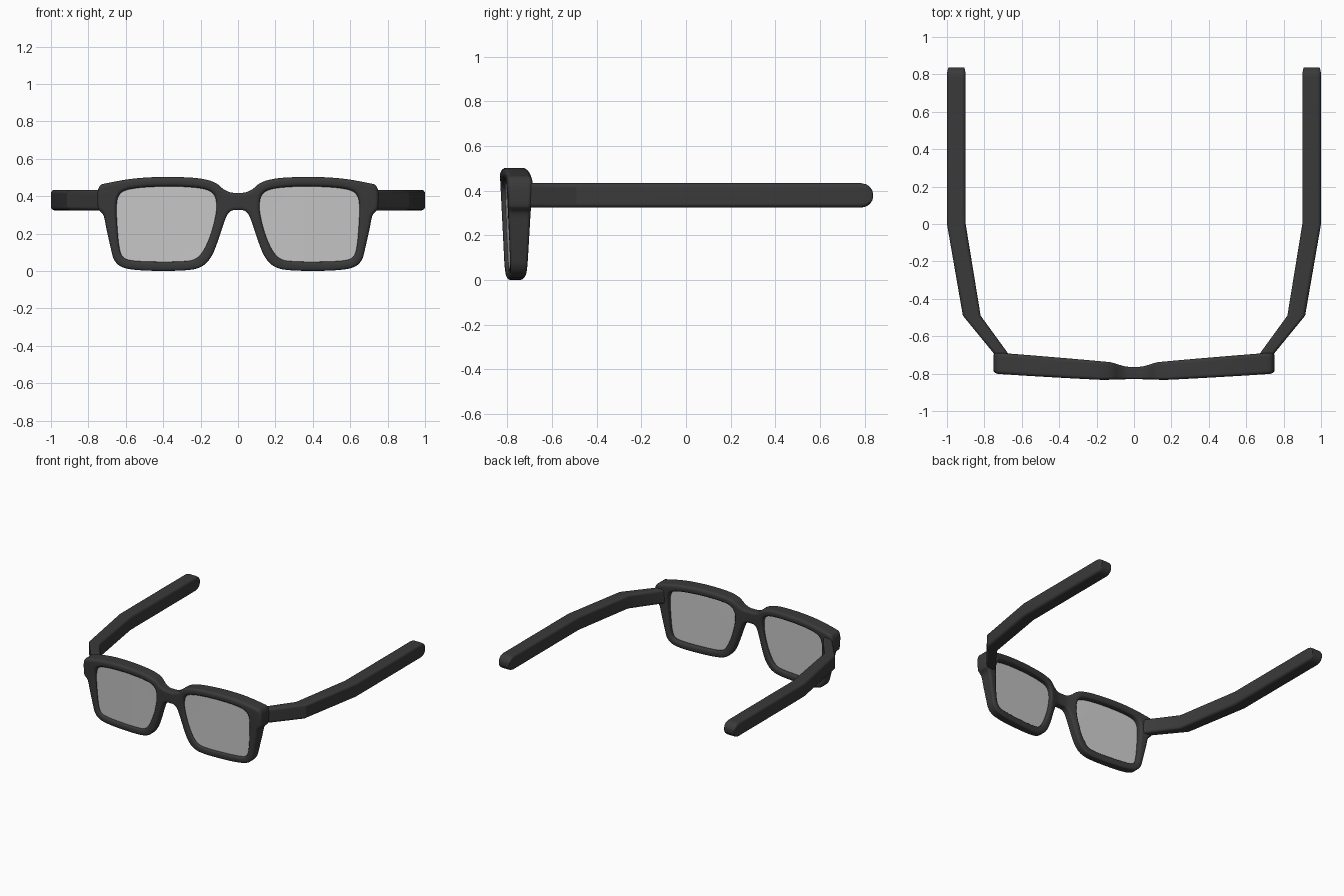
import bpy, bmesh, math

cube = bpy.data.objects.get("Cube")
if cube:
    bpy.data.objects.remove(cube, do_unlink=True)


def make_material(name, grey, roughness):
    mat = bpy.data.materials.new(name)
    mat.use_nodes = True
    colour = (grey, grey, grey, 1)
    mat.diffuse_color = colour
    node = next(n for n in mat.node_tree.nodes if n.type == "BSDF_PRINCIPLED")
    node.inputs["Base Color"].default_value = colour
    node.inputs["Roughness"].default_value = roughness
    return mat


charcoal = make_material("charcoal plastic", 0.042, 0.5)
lens_grey = make_material("pale grey lens", 0.58, 0.3)


def finish(name, bm, mat, angle):
    """Turn a bmesh into a smooth-shaded object."""
    bmesh.ops.recalc_face_normals(bm, faces=bm.faces[:])
    mesh = bpy.data.meshes.new(name)
    bm.to_mesh(mesh)
    bm.free()
    mesh.materials.append(mat)
    obj = bpy.data.objects.new(name, mesh)
    bpy.context.collection.objects.link(obj)
    bpy.ops.object.select_all(action="DESELECT")
    obj.select_set(True)
    bpy.context.view_layer.objects.active = obj
    bpy.ops.object.shade_smooth_by_angle(angle=math.radians(angle))
    weighted = obj.modifiers.new("weighted normals", "WEIGHTED_NORMAL")
    weighted.keep_sharp = True
    return obj


def smooth_loop(points, rounds=2):
    """Corner-cut a closed outline and make it run counter-clockwise."""
    for _ in range(rounds):
        cut = []
        for (ax, az), (bx, bz) in zip(points, points[1:] + points[:1]):
            cut.append((ax * 0.75 + bx * 0.25, az * 0.75 + bz * 0.25))
            cut.append((ax * 0.25 + bx * 0.75, az * 0.25 + bz * 0.75))
        points = cut
    area = sum(a[0] * b[1] - b[0] * a[1]
               for a, b in zip(points, points[1:] + points[:1]))
    return points if area > 0 else points[::-1]


def mirror_x(points):
    return [(-x, z) for x, z in points]


def bend(x, t, z):
    """Depth of the front at a point; t runs from front face to back face."""
    x = abs(x)
    front = -0.835 + 0.055 * max(0, x - 0.17) + 0.05 * (0.5 - z)
    s = min(1, max(0, (x - 0.02) / 0.13))
    back = -0.76 + 0.025 * s * s * (3 - 2 * s)
    back += 0.085 * max(0, x - 0.15) - 0.04 * (0.5 - z)
    return front + (back - front) * t


def plate(name, loops, profile, mat):
    """Solid from outlines; profile lists (inset, depth), sign -1 is a hole."""
    bm = bmesh.new()
    first_edges, last_edges = [], []
    for points, sign in loops:
        n = len(points)
        rings = []
        for inset, t in profile:
            ring = []
            for i, (x, z) in enumerate(points):
                dx = points[(i + 1) % n][0] - points[i - 1][0]
                dz = points[(i + 1) % n][1] - points[i - 1][1]
                k = sign * inset / math.hypot(dx, dz)
                ring.append(bm.verts.new((x - dz * k, t, z + dx * k)))
            rings.append(ring)
        for a, b in zip(rings, rings[1:]):
            for i in range(n):
                j = (i + 1) % n
                bm.faces.new((a[i], a[j], b[j], b[i]))
        for ring, store in ((rings[0], first_edges), (rings[-1], last_edges)):
            store += [bm.edges.get((ring[i - 1], ring[i])) for i in range(n)]
    for edges in (first_edges, last_edges):
        bmesh.ops.triangle_fill(bm, use_beauty=True, use_dissolve=False,
                                edges=edges, normal=(0, -1, 0))
    for v in bm.verts:
        v.co.y = bend(*v.co)
    return finish(name, bm, mat, 40)


# Frame front: half outline from bridge top round to bridge underside
half = [(0, .418), (.04, .418), (.08, .437), (.12, .475), (.2, .496),
        (.32, .503), (.44, .503), (.57, .494), (.69, .472), (.752, .458),
        (.752, .335), (.737, .318), (.717, .3), (.705, .23), (.68, .12),
        (.665, .055), (.62, .015), (.52, .002), (.4, 0), (.28, .002),
        (.2, .015), (.145, .065), (.11, .15), (.075, .26), (.055, .308),
        (.03, .326), (0, .326)]
outline = smooth_loop(half + mirror_x(half[-2:0:-1]))

# Lens opening
opening = [(.113, .35), (.122, .405), (.16, .436), (.25, .449), (.38, .453),
           (.52, .447), (.61, .432), (.643, .4), (.651, .34), (.646, .24),
           (.636, .12), (.615, .065), (.55, .052), (.4, .048), (.28, .051),
           (.23, .06), (.195, .09), (.165, .145), (.14, .21), (.12, .29)]
left_hole = smooth_loop(opening)
right_hole = smooth_loop(mirror_x(opening))

# Rounded rim profile
steps = 4
rim = []
for k in range(steps + 1):
    a = math.pi / 2 * k / steps
    rim.append((0.02 * (1 - math.sin(a)), 0.18 * (1 - math.cos(a))))
rim += [(inset, 1 - t) for inset, t in reversed(rim)]
plate("frame_front", [(outline, 1), (left_hole, -1), (right_hole, -1)],
      rim, charcoal)

# Lenses, seated slightly into the rim
for name, hole in (("left_lens", left_hole), ("right_lens", right_hole)):
    plate(name, [(hole, 1)], [(-0.006, 0.25), (-0.006, 0.6)], lens_grey)


# Temple arms: rounded-rectangle section swept through stations
# station: y, inner x, outer x, height scale, width scale
stations = [(-.71, .66, .735, 1, 1), (-.49, .82, .915, 1, 1),
            (0, .9, 1, 1, 1), (.785, .9, 1, 1, 1), (.808, .9, 1, .9, .98),
            (.825, .9, 1, .68, .93), (.835, .9, 1, .38, .86),
            (.838, .9, 1, .15, .8)]


def section(half_w, half_h, radius=0.02, segments=4):
    """Rounded rectangle centred on the origin."""
    points = []
    for quarter, (sx, sz) in enumerate(((1, 1), (-1, 1), (-1, -1), (1, -1))):
        for k in range(segments + 1):
            a = math.pi / 2 * (quarter + k / segments)
            points.append((sx * (half_w - radius) + radius * math.cos(a),
                           sz * (half_h - radius) + radius * math.sin(a)))
    return points


def temple_arm(name, side):
    bm = bmesh.new()
    rings = []
    for y, inner, outer, tall, wide in stations:
        mid = (inner + outer) / 2
        rings.append([bm.verts.new((side * (mid + px * wide), y,
                                    0.379 + pz * tall))
                      for px, pz in section((outer - inner) / 2, 0.055)])
    n = len(rings[0])
    for a, b in zip(rings, rings[1:]):
        for i in range(n):
            j = (i + 1) % n
            bm.faces.new((a[i], a[j], b[j], b[i]))
    bm.faces.new(rings[0])
    bm.faces.new(rings[-1])
    finish(name, bm, charcoal, 28)


temple_arm("left_temple_arm", 1)
temple_arm("right_temple_arm", -1)
